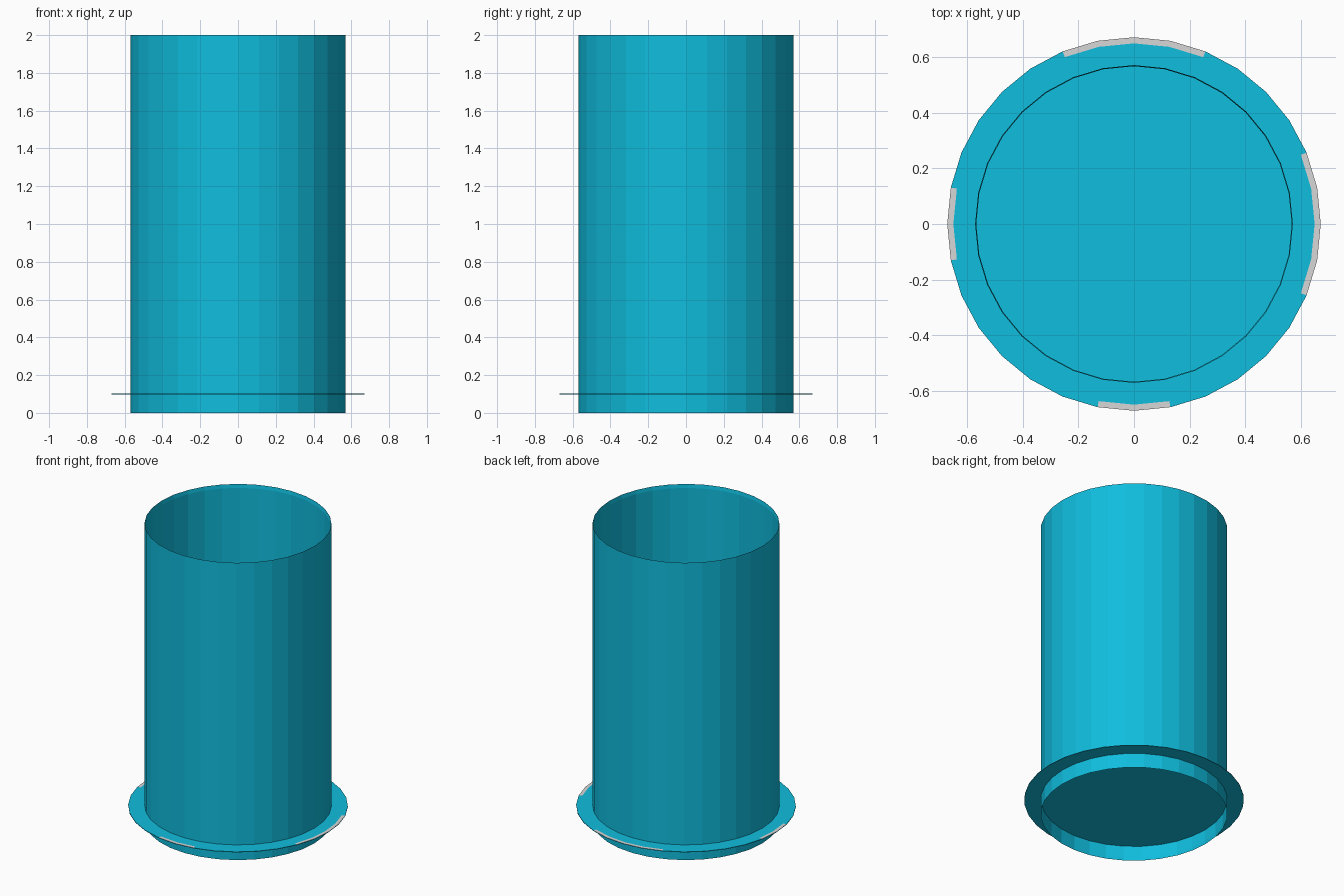
import bpy
import math

if "Cube" in bpy.data.objects:
    bpy.data.objects.remove(bpy.data.objects["Cube"])

SIDES = 32


def material(name, rgb):
    m = bpy.data.materials.new(name)
    m.diffuse_color = (*rgb, 1.0)
    m.use_nodes = True
    m.node_tree.nodes["Principled BSDF"].inputs["Base Color"].default_value = m.diffuse_color
    return m


cyan = material("cyan", (0.005, 0.51, 0.73))
grey = material("light_grey", (0.68, 0.68, 0.68))


def lathe(name, profile, closed=False, cap=False):
    """Spin (radius, z) points around z; cap fills the last ring."""
    n = len(profile)
    verts = [(r * math.cos(2 * math.pi * i / SIDES),
              r * math.sin(2 * math.pi * i / SIDES), z)
             for r, z in profile for i in range(SIDES)]
    faces = []
    for k in range(n if closed else n - 1):
        a, b = k * SIDES, ((k + 1) % n) * SIDES
        for i in range(SIDES):
            j = (i + 1) % SIDES
            faces.append((a + i, a + j, b + j, b + i))
    if cap:
        faces.append(tuple((n - 1) * SIDES + i for i in range(SIDES)))
    mesh = bpy.data.meshes.new(name)
    mesh.from_pydata(verts, [], faces)
    mesh.update()
    ob = bpy.data.objects.new(name, mesh)
    bpy.context.collection.objects.link(ob)
    mesh.materials.append(cyan)
    return ob


# open thin-walled tube with a fine inner lip at both ends
lathe("tube", [(0.57, 0), (0.57, 2), (0.566, 1.975), (0.566, 0.025)], closed=True)

# thin floor disc that also forms the outer flange
disc = lathe("flange_disc", [(0.67, 0.098), (0.67, 0.102), (0.648, 0.102)], cap=True)
bottom = disc.data
bottom.from_pydata  # mesh already holds the top and rim

# underside of the disc
under = lathe("flange_underside", [(0.67, 0.098)], cap=True)
under.data.flip_normals()

# grey patches along the top edge, wide towards +x and +y, narrow opposite
disc.data.materials.append(grey)
for p in disc.data.polygons:
    c = p.center
    if p.normal.z > 0.5 and 0.6 < math.hypot(c.x, c.y):
        ang = math.degrees(math.atan2(c.y, c.x))
        for target, spread in ((0, 28), (90, 28), (180, 12), (-90, 12)):
            if abs((ang - target + 180) % 360 - 180) < spread:
                p.material_index = 1
